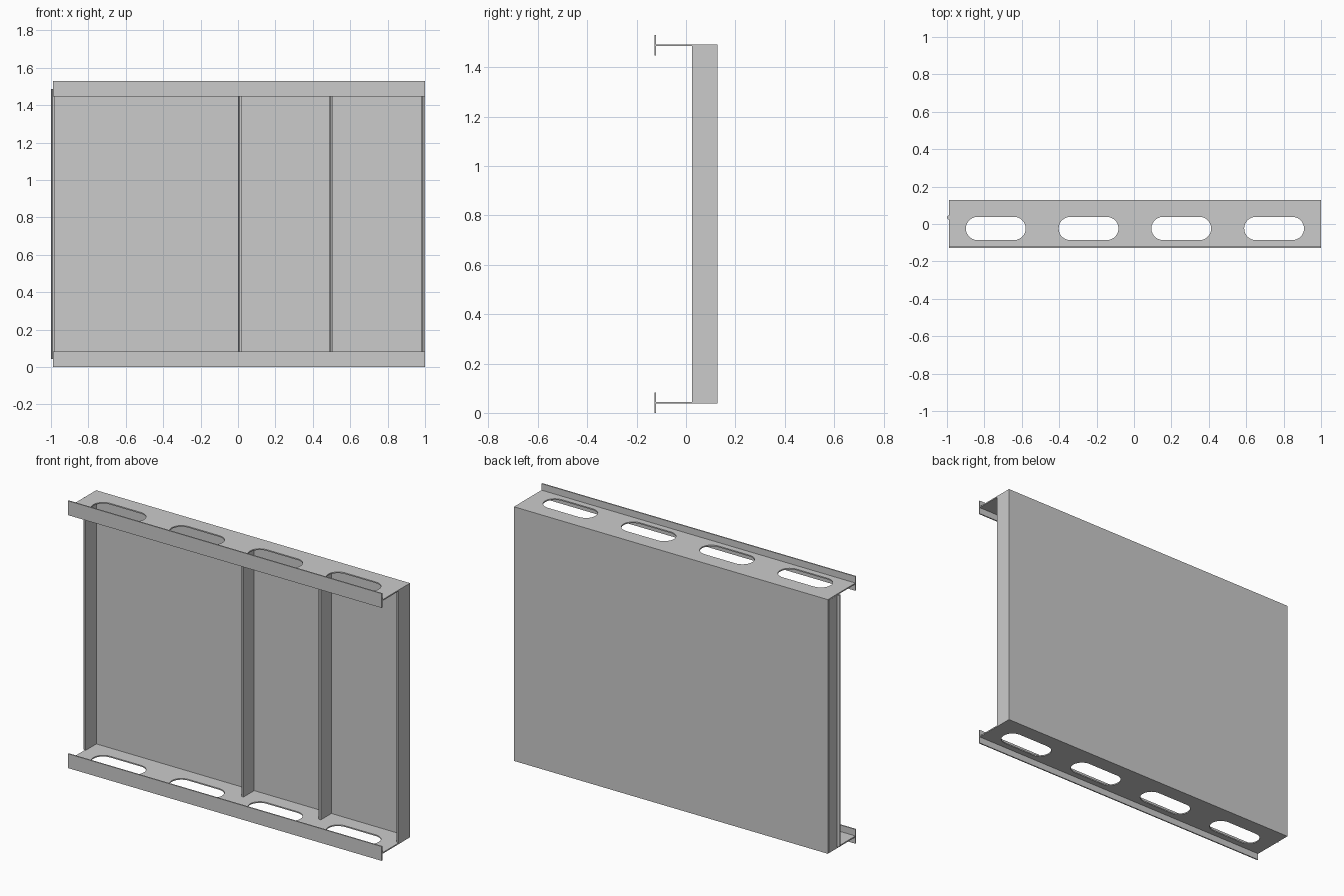
import bpy, bmesh, math

if "Cube" in bpy.data.objects:
    bpy.data.objects.remove(bpy.data.objects["Cube"])

X0, X1 = -0.988, 1.0          # panel ends
YF, YB = -0.128, 0.128        # front and back limits
H, T = 1.53, 0.007            # overall height, sheet thickness
WEB_Z = 0.041                 # mid height of lower web
LO, HI = WEB_Z - T / 2, H - WEB_Z + T / 2


def finish(name, bm):
    bmesh.ops.recalc_face_normals(bm, faces=bm.faces)
    mesh = bpy.data.meshes.new(name)
    bm.to_mesh(mesh)
    bm.free()
    ob = bpy.data.objects.new(name, mesh)
    bpy.context.collection.objects.link(ob)
    return ob


def box(name, a, b):
    bm = bmesh.new()
    bmesh.ops.create_cube(bm, size=1)
    for v in bm.verts:
        v.co = [(a[i] + b[i]) / 2 + v.co[i] * (b[i] - a[i]) for i in range(3)]
    return finish(name, bm)


def prism(name, profile, z0, z1):
    bm = bmesh.new()
    face = bm.faces.new([bm.verts.new((x, y, z0)) for x, y in profile])
    ext = bmesh.ops.extrude_face_region(bm, geom=[face])["geom"]
    for v in ext:
        if isinstance(v, bmesh.types.BMVert):
            v.co.z = z1
    return finish(name, bm)


def slot(cx, cy, length, r, n=14):
    pts = []
    for side, start in ((1, -90), (-1, 90)):
        for i in range(n + 1):
            a = math.radians(start + 180 * i / n)
            pts.append((cx + side * (length / 2 - r) + r * math.cos(a),
                        cy + r * math.sin(a)))
    return pts


def slotted_web(name, z):
    # flat filled outline with holes, given thickness
    cu = bpy.data.curves.new(name + "_outline", 'CURVE')
    cu.dimensions, cu.fill_mode, cu.extrude = '2D', 'BOTH', T / 2
    y0, y1 = YF + T, YB
    loops = [[(X0, y0), (X1, y0), (X1, y1), (X0, y1)]]
    loops += [slot(-0.739 + 0.496 * i, -0.024, 0.32, 0.062) for i in range(4)]
    for pts in loops:
        sp = cu.splines.new('POLY')
        sp.points.add(len(pts) - 1)
        for p, (x, y) in zip(sp.points, pts):
            p.co = (x, y, 0, 1)
        sp.use_cyclic_u = True
    tmp = bpy.data.objects.new(name + "_outline", cu)
    bpy.context.collection.objects.link(tmp)
    bpy.context.view_layer.update()
    dg = bpy.context.evaluated_depsgraph_get()
    mesh = bpy.data.meshes.new_from_object(tmp.evaluated_get(dg))
    bpy.data.objects.remove(tmp)
    bm = bmesh.new()
    bm.from_mesh(mesh)
    bmesh.ops.remove_doubles(bm, verts=bm.verts, dist=1e-5)
    for f in bm.faces:
        f.smooth = False
    ob = finish(name, bm)
    ob.location.z = z


# Back plate
box("back_plate", (X0, YB - T, LO), (X1, YB, HI))

# Girders: slotted web plus face flange, bottom and top
for label, z in (("lower", WEB_Z), ("upper", H - WEB_Z)):
    slotted_web(label + "_web", z)
    box(label + "_flange", (X0, YF, z - WEB_Z), (X1, YF + T, z + WEB_Z))

# Vertical bulb-flat stiffeners (bulb faces left)
bulb = [(0.018, 0.121), (0.011, 0.121), (0.011, 0.047), (0.002, 0.041),
        (0.0, 0.037), (0.002, 0.029), (0.007, 0.025), (0.018, 0.025)]
for i, x in enumerate((-1.0, 0.0, 0.489, 0.982)):
    prism(f"stiffener_{i + 1}", [(x + px, py) for px, py in bulb],
          LO + T, HI - T)
